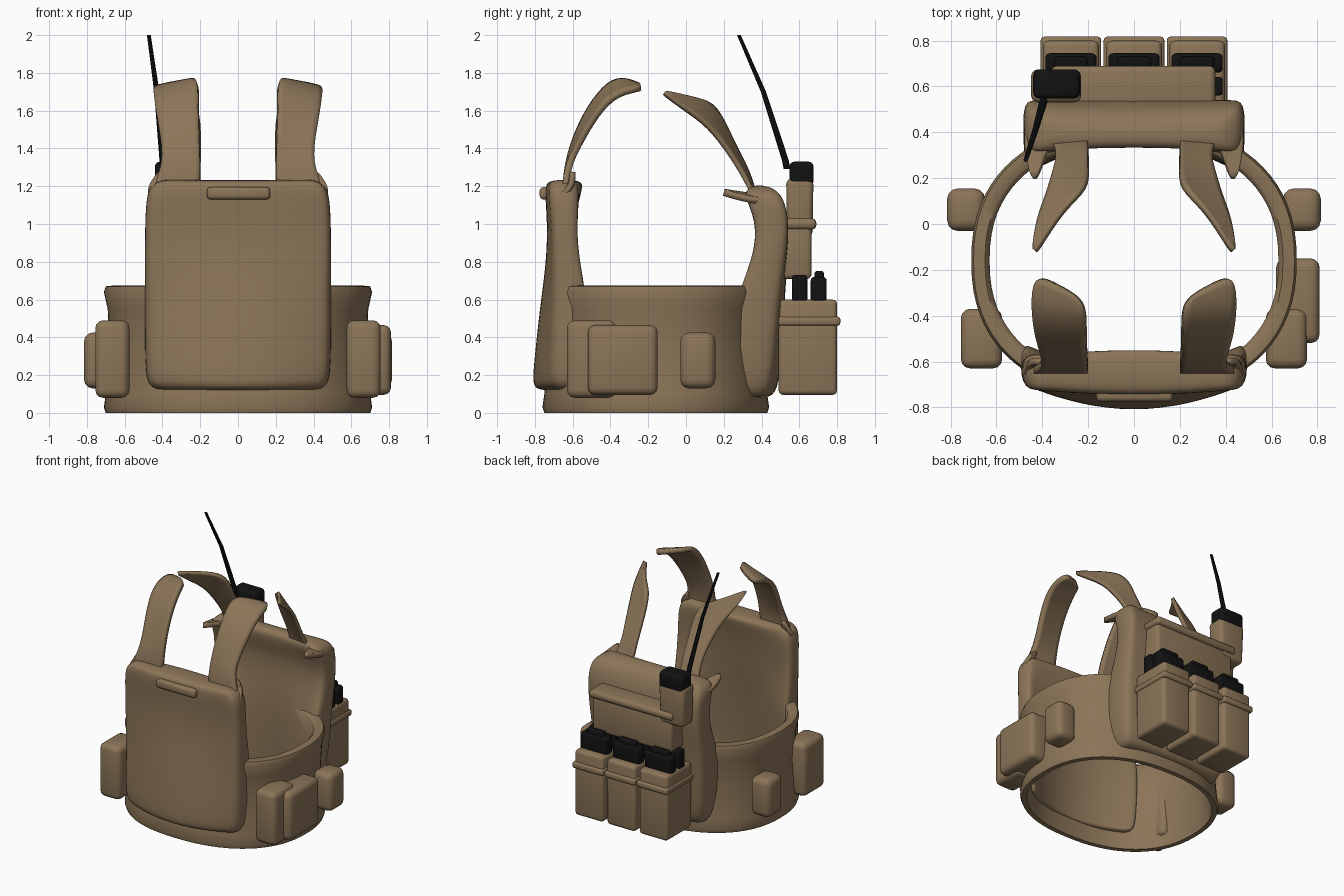
import bpy, bmesh, math
from mathutils import Vector

if "Cube" in bpy.data.objects:
    bpy.data.objects.remove(bpy.data.objects["Cube"])


def material(name, rgb):
    m = bpy.data.materials.new(name)
    m.diffuse_color = (*rgb, 1)
    m.use_nodes = True
    m.node_tree.nodes["Principled BSDF"].inputs["Base Color"].default_value = m.diffuse_color
    return m


TAN = material("tan_fabric", (0.262, 0.178, 0.098))
BLACK = material("black_plastic", (0.006, 0.006, 0.006))


def finish(name, bm, mat, sharp=None):
    bmesh.ops.recalc_face_normals(bm, faces=bm.faces)
    me = bpy.data.meshes.new(name)
    bm.to_mesh(me)
    bm.free()
    for p in me.polygons:
        p.use_smooth = True
    if sharp:
        me.set_sharp_from_angle(angle=math.radians(sharp))
    me.materials.append(mat)
    ob = bpy.data.objects.new(name, me)
    bpy.context.collection.objects.link(ob)
    return ob


def subsurf(ob, levels):
    m = ob.modifiers.new("smooth", 'SUBSURF')
    m.levels = m.render_levels = levels


def box(name, lo, hi, bevel, mat=TAN, taper=1.0):
    """Rounded box between two corners; taper scales the bottom face."""
    lo, hi = Vector(lo), Vector(hi)
    c, s = (lo + hi) / 2, hi - lo
    bm = bmesh.new()
    bmesh.ops.create_cube(bm, size=1)
    for v in bm.verts:
        k = taper if v.co.z < 0 else 1
        v.co = Vector((v.co.x * s.x * k, v.co.y * s.y * k, v.co.z * s.z)) + c
    bmesh.ops.bevel(bm, geom=bm.edges[:], offset=bevel, segments=3,
                    profile=0.5, affect='EDGES')
    return finish(name, bm, mat, 40)


def panel(name, rows):
    """Padded panel. Row: z, half width, outer y centre/edge, inner y centre/edge."""
    ts = (-1, -0.88, -0.5, 0, 0.5, 0.88, 1)
    n = len(ts)
    bm = bmesh.new()
    loops = []
    for z, w, oc, oe, ic, ie in rows:
        outer = [bm.verts.new((t * w, oc + (oe - oc) * t * t, z)) for t in ts]
        inner = [bm.verts.new((t * w, ic + (ie - ic) * t * t, z)) for t in ts]
        loops.append(outer + inner[::-1])
    for a, b in zip(loops, loops[1:]):
        for i in range(2 * n):
            j = (i + 1) % (2 * n)
            bm.faces.new((a[i], a[j], b[j], b[i]))
    for l in (loops[0], loops[-1]):
        for i in range(n - 1):
            bm.faces.new((l[i], l[i + 1], l[2 * n - 2 - i], l[2 * n - 1 - i]))
    subsurf(finish(name, bm, TAN), 2)


def strap(name, pairs, thick):
    """Bent ribbon through pairs of inner and outer edge points, on both sides."""
    for side, sx in (("right", 1), ("left", -1)):
        bm = bmesh.new()
        rows = []
        for a, b in pairs:
            a, b = Vector(a), Vector(b)
            rows.append([bm.verts.new((p.x * sx, p.y, p.z))
                         for p in (a, a.lerp(b, 0.5), b)])
        for r, s in zip(rows, rows[1:]):
            for i in range(2):
                bm.faces.new((r[i], r[i + 1], s[i + 1], s[i]))
        ob = finish(f"{name}_{side}", bm, TAN)
        subsurf(ob, 2)
        m = ob.modifiers.new("thickness", 'SOLIDIFY')
        m.thickness = thick
        m.offset = 0


# waist band: closed profile (x radius, z) swept round a rounded oval
profile = [(.70, 0), (.71, .03), (.70, .10), (.68, .35), (.69, .55), (.71, .64),
           (.70, .67), (.65, .675), (.63, .655), (.63, .40), (.65, .10), (.665, 0)]
bm = bmesh.new()
SEG = 72
rings = []
for k in range(SEG):
    a = 2 * math.pi * k / SEG
    c, s = math.cos(a), math.sin(a)
    px = math.copysign(abs(c) ** (2 / 2.3), c)
    py = math.copysign(abs(s) ** (2 / 2.3), s)
    rings.append([bm.verts.new((r * px, -.16 + (r - .11) * py, z)) for r, z in profile])
for k in range(SEG):
    a, b = rings[k], rings[(k + 1) % SEG]
    for i in range(len(profile)):
        j = (i + 1) % len(profile)
        bm.faces.new((a[i], a[j], b[j], b[i]))
finish("waist_band", bm, TAN, 50)

# chest and back panels
panel("chest_panel", [
    (.12, .43, -.79, -.66, -.70, -.55), (.145, .475, -.82, -.69, -.70, -.53),
    (.22, .495, -.82, -.70, -.70, -.52), (.60, .495, -.775, -.69, -.66, -.50),
    (.75, .495, -.75, -.70, -.63, -.54), (.95, .495, -.735, -.70, -.60, -.575),
    (1.12, .49, -.745, -.72, -.57, -.565), (1.205, .47, -.75, -.72, -.54, -.58),
    (1.235, .40, -.72, -.71, -.56, -.60)])
panel("back_panel", [
    (.08, .40, .45, .40, .37, .25), (.13, .46, .50, .45, .37, .22),
    (.50, .485, .52, .48, .36, .22), (.68, .485, .53, .50, .36, .28),
    (.85, .485, .545, .53, .37, .36), (1.0, .485, .545, .545, .37, .37),
    (1.10, .485, .52, .53, .34, .33), (1.17, .47, .48, .50, .33, .30),
    (1.205, .38, .42, .43, .35, .35)])

# carry handle on the chest
box("chest_handle", (-.165, -.775, 1.13), (.17, -.70, 1.195), .02)

# shoulder straps, open at the top
strap("front_strap", [
    ((.20, -.64, 1.16), (.47, -.64, 1.16)), ((.20, -.63, 1.30), (.40, -.63, 1.30)),
    ((.205, -.59, 1.45), (.40, -.57, 1.42)), ((.21, -.51, 1.62), (.43, -.48, 1.58)),
    ((.21, -.40, 1.755), (.445, -.37, 1.70)), ((.23, -.32, 1.76), (.44, -.21, 1.72))], .035)
strap("back_strap", [
    ((.20, .37, 1.13), (.37, .37, 1.13)), ((.20, .33, 1.28), (.33, .31, 1.25)),
    ((.20, .25, 1.42), (.35, .23, 1.38)), ((.20, .16, 1.63), (.38, .12, 1.52)),
    ((.31, .07, 1.66), (.42, .02, 1.59)), ((.42, -.11, 1.70), (.44, -.12, 1.69))], .025)
strap("shoulder_tab", [
    ((.33, .42, 1.14), (.48, .42, 1.12)), ((.38, .32, 1.15), (.475, .32, 1.13)),
    ((.42, .20, 1.17), (.45, .20, 1.165))], .035)
strap("chest_tab", [
    ((.40, -.66, 1.16), (.48, -.66, 1.14)), ((.40, -.61, 1.22), (.47, -.60, 1.20)),
    ((.40, -.60, 1.28), (.43, -.60, 1.27))], .03)

# side pouches
for side, sx in (("right", 1), ("left", -1)):
    def side_pouch(name, x0, x1, y0, y1, z0, z1, bevel):
        xs = sorted((x0 * sx, x1 * sx))
        box(f"{name}_{side}", (xs[0], y0, z0), (xs[1], y1, z1), bevel)
    side_pouch("front_pouch", .575, .755, -.63, -.37, .08, .49, .04)
    side_pouch("small_pouch", .65, .815, -.03, .155, .13, .425, .045)
box("wide_pouch", (.62, -.52, .095), (.81, -.15, .465), .04)

# rear magazine pouches, each with a rim and two magazines
for i, x in enumerate((-.275, 0, .275)):
    box(f"magazine_pouch_{i}", (x - .122, .49, .095), (x + .122, .80, .60), .025)
    box(f"magazine_pouch_rim_{i}", (x - .132, .485, .462), (x + .132, .817, .51), .015)
    box(f"inner_magazine_{i}", (x - .112, .56, .55), (x + .112, .642, .73), .015, BLACK)
    box(f"outer_magazine_{i}", (x - .112, .66, .55), (x + .112, .745, .72), .02, BLACK)
    box(f"magazine_tab_{i}", (x - .075, .68, .70), (x + .075, .73, .752), .015, BLACK)

# upper back pack and its rolled top edge
box("back_pack", (-.34, .48, .71), (.34, .665, 1.0), .025)
box("back_pack_roll", (-.36, .49, .97), (.355, .69, 1.03), .025)

# radio in its holder, with antenna
box("radio_holder", (-.45, .53, .93), (-.23, .675, 1.24), .03, TAN, .92)
box("radio", (-.44, .548, 1.20), (-.235, .675, 1.33), .025, BLACK)
bm = bmesh.new()
rings = []
for p, r in (((-.395, .535, 1.29), .018), ((-.398, .525, 1.34), .018),
             ((-.43, .41, 1.70), .014), ((-.472, .28, 2.0), .010)):
    rings.append([bm.verts.new((p[0] + r * math.cos(k * math.pi / 4),
                                p[1] + r * math.sin(k * math.pi / 4), p[2]))
                  for k in range(8)])
for a, b in zip(rings, rings[1:]):
    for k in range(8):
        j = (k + 1) % 8
        bm.faces.new((a[k], a[j], b[j], b[k]))
bm.faces.new(rings[0])
bm.faces.new(rings[-1])
finish("antenna", bm, BLACK, 40)
